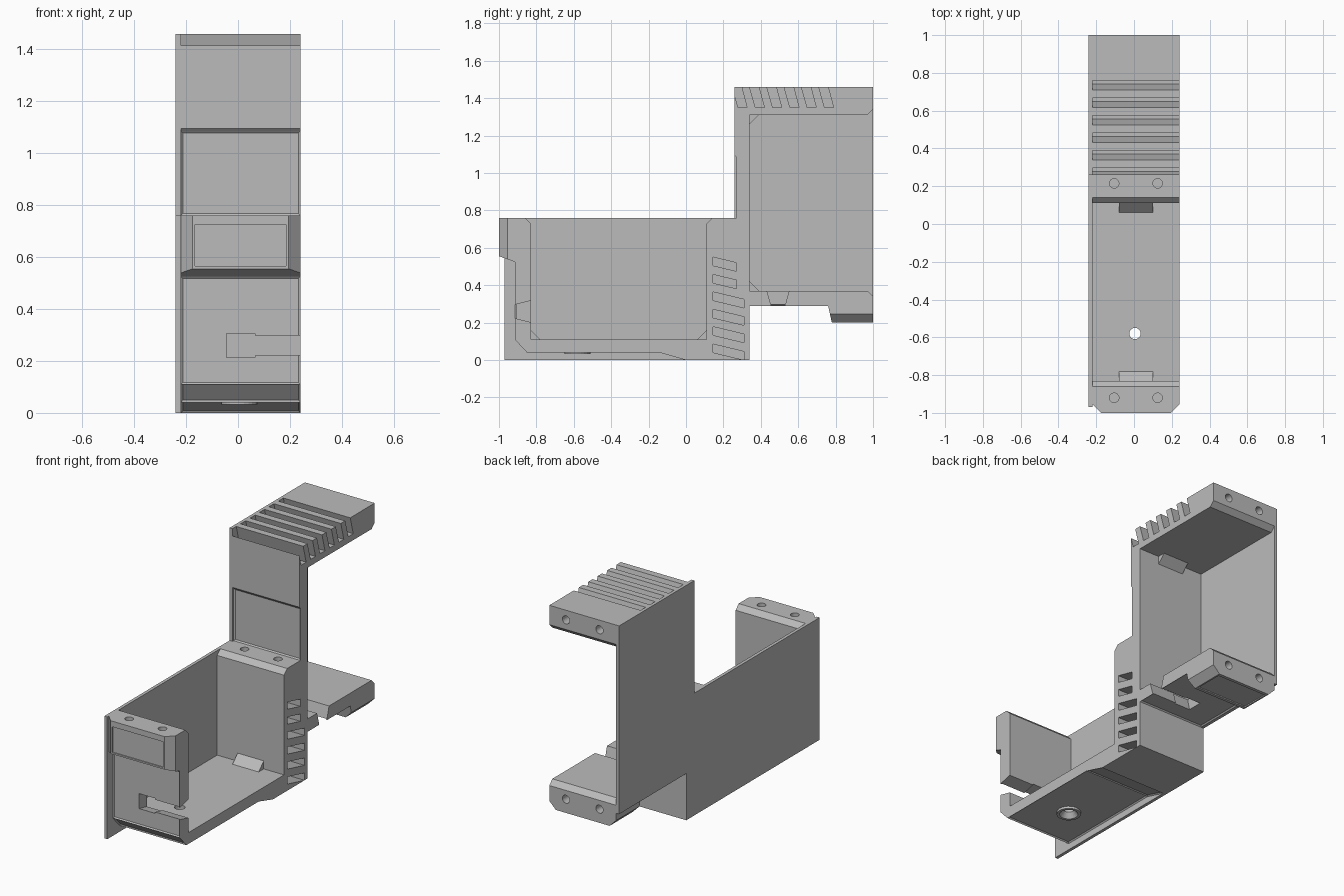
import bpy, bmesh, math
from mathutils import Matrix, Vector

if "Cube" in bpy.data.objects:
    bpy.data.objects.remove(bpy.data.objects["Cube"])

grey = bpy.data.materials.new("plain grey")
grey.diffuse_color = (0.5, 0.5, 0.5, 1)
grey.use_nodes = True
grey.node_tree.nodes["Principled BSDF"].inputs["Base Color"].default_value = grey.diffuse_color
X0, X1 = -0.22, 0.24


def loft(bm, a, b):
    """Closed solid between two matching loops of 3D points; returns side faces."""
    va = [bm.verts.new(p) for p in a]
    vb = [bm.verts.new(p) for p in b]
    n = len(a)
    caps = [bm.faces.new(va), bm.faces.new(vb[::-1])]
    sides = [bm.faces.new((va[i], vb[i], vb[(i + 1) % n], va[(i + 1) % n])) for i in range(n)]
    bmesh.ops.recalc_face_normals(bm, faces=caps + sides)
    return sides


def side_prism(bm, yz, x0, x1):
    return loft(bm, [(x0, y, z) for y, z in yz], [(x1, y, z) for y, z in yz])


def box(bm, lo, hi):
    side_prism(bm, [(lo[1], lo[2]), (hi[1], lo[2]), (hi[1], hi[2]), (lo[1], hi[2])], lo[0], hi[0])


def cylinder(bm, p, axis, r0, r1, depth):
    rot = Vector((0, 0, 1)).rotation_difference(Vector(axis)).to_matrix().to_4x4()
    bmesh.ops.create_cone(bm, cap_ends=True, segments=24, radius1=r0, radius2=r1,
                          depth=depth, matrix=Matrix.Translation(p) @ rot)


def make(name, bm):
    me = bpy.data.meshes.new(name)
    bm.to_mesh(me)
    bm.free()
    me.materials.append(grey)
    ob = bpy.data.objects.new(name, me)
    bpy.context.collection.objects.link(ob)
    return ob


def boolean(ob, bm, op):
    tool = make("cutter", bm)
    tool.hide_render = True
    mod = ob.modifiers.new("cut", 'BOOLEAN')
    mod.operation, mod.solver, mod.object = op, 'EXACT', tool
    bpy.context.view_layer.objects.active = ob
    bpy.ops.object.modifier_apply(modifier=mod.name)
    bpy.data.objects.remove(tool)


# Side plate covering both bays
bm = bmesh.new()
side_prism(bm, [(-.97, 0), (.34, 0), (.34, .29), (1, .29), (1, 1.46), (.26, 1.46),
                (.26, .76), (-.97, .76)], -.24, X0)
make("side_plate", bm)

# Folded frame: front wall, floor, web, lower shelf, upper wall and top
profile = [(-1, .76), (-1, .555), (-.915, .525), (-.915, .11), (-.85, .04), (-.14, .04),
           (0, 0), (.34, 0), (.34, .29), (.76, .29), (.78, .2), (1, .2), (1, .34),
           (.97, .37), (.34, .37), (.34, 1.31), (.97, 1.31), (1, 1.34), (1, 1.46),
           (.26, 1.46), (.26, 1.095), (.27, 1.085), (.27, .76), (.14, .76), (.11, .73),
           (.11, .11), (-.83, .11), (-.83, .73), (-.86, .76)]
bm = bmesh.new()
sides = side_prism(bm, profile, X0, X1)
# Shallow sunken panels
for i in (2, 3, 4, 5, 8, 21):
    bmesh.ops.inset_individual(bm, faces=[sides[i]], thickness=.011, depth=-.007)
frame = make("frame", bm)

# Corner wedges inside the bays and screw boss under the floor
bm = bmesh.new()
for c, d, s, t in ((-.83, .11, 1, 1), (.11, .11, -1, 1), (.34, .37, 1, 1), (.34, 1.31, 1, -1)):
    side_prism(bm, [(c + .05 * s, d - .02 * t), (c + .05 * s, d), (c, d + .05 * t),
                    (c - .02 * s, d + .05 * t), (c - .02 * s, d - .02 * t)], -.08, .1)
cylinder(bm, (.005, -.58, .045), (0, 0, 1), .07, .07, .024)
boolean(frame, bm, 'UNION')

bm = bmesh.new()
# Slanted grooves across the top
for k in range(6):
    y = .2475 + .0925 * k
    side_prism(bm, [(y - .003, 1.47), (y + .047, 1.47), (y + .079, 1.35), (y + .031, 1.35)],
               X0 - .01, X1 + .02)
# Slanted vents through the web
for k in range(6):
    z = .55 - .093 * k
    y = .27 if k < 2 else .31
    drop = (y - .145) * .24
    side_prism(bm, [(.145, z), (.145, z - .045), (y, z - .045 - drop), (y, z - drop)],
               X0 - .01, X1 + .02)


# Keyhole cable slots, flared towards the inside
def key(c, w, n):
    return [(-.045, c - w), (.065, c - w), (.065, c - n), (.26, c - n),
            (.26, c + n), (.065, c + n), (.065, c + w), (-.045, c + w)]


outer, inner = (.26, .043, .034), (.26, .066, .06)
loft(bm, [(x, -.925, z) for x, z in key(*outer)], [(x, -.82, z) for x, z in key(*inner)])
outer, inner = (.492, .043, .034), (.492, .066, .062)
loft(bm, [(x, y, .28) for x, y in key(*outer)], [(x, y, .38) for x, y in key(*inner)])
# Screw holes
for x in (-.105, .125):
    for y in (-.92, .215):
        cylinder(bm, (x, y, .73), (0, 0, 1), .025, .025, .16)
    for z in (.285, 1.4):
        cylinder(bm, (x, .97, z), (0, 1, 0), .025, .025, .16)
cylinder(bm, (.005, -.58, .08), (0, 0, 1), .03, .03, .2)
# Chamfered ends of the two thick lips
for x, s in ((X0, 1), (X1, -1)):
    a, b, c = x - .01 * s, x + .055 * s, .055
    loft(bm, [(a, -1.01, .5), (b, -1.01, .5), (a, -1.01 + .065, .5)],
         [(a, -1.01, .8), (b, -1.01, .8), (a, -1.01 + .065, .8)])
    loft(bm, [(a, .77, .19), (b, .77, .19), (a, .77, .255)],
         [(a, 1.02, .19), (b, 1.02, .19), (a, 1.02, .255)])
# Sunken panels on the lips
box(bm, (-.165, -1.02, .565), (.185, -.993, .725))
box(bm, (-.165, .8, .18), (.185, .98, .207))
boolean(frame, bm, 'DIFFERENCE')

# Countersink of the floor hole
bm = bmesh.new()
cylinder(bm, (.005, -.58, .047), (0, 0, 1), .056, .03, .036)
boolean(frame, bm, 'DIFFERENCE')
